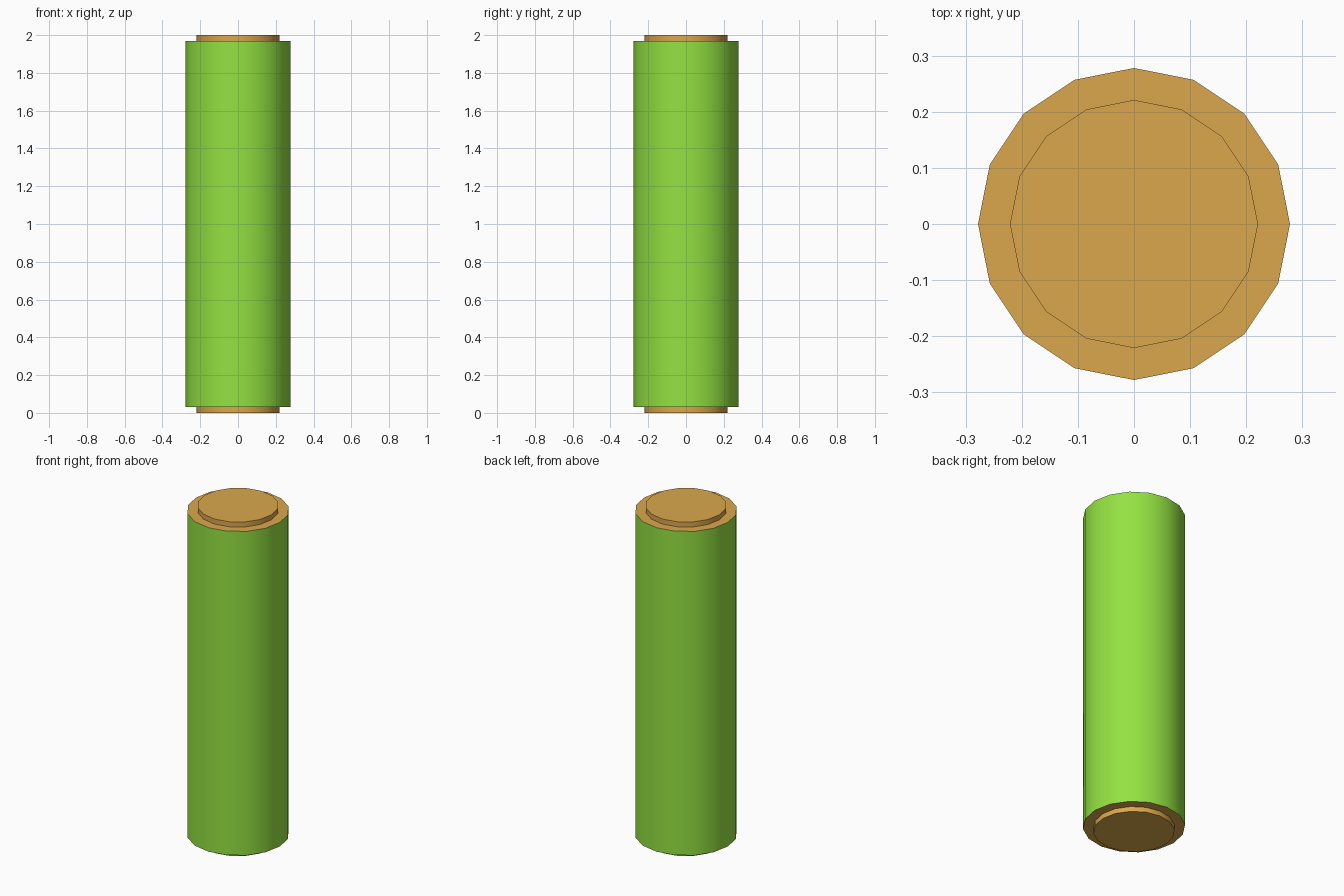
import bpy, bmesh, math

if "Cube" in bpy.data.objects:
    bpy.data.objects.remove(bpy.data.objects["Cube"])

SIDES = 16


def material(name, color):
    m = bpy.data.materials.new(name)
    m.diffuse_color = (*color, 1.0)
    m.use_nodes = True
    m.node_tree.nodes["Principled BSDF"].inputs["Base Color"].default_value = m.diffuse_color
    return m


green = material("bark green", (0.296, 0.761, 0.054))
tan = material("cut wood tan", (0.70, 0.39, 0.072))

# Lathe profile (radius, height): core stub, shoulder, outer skin, shoulder, core stub
profile = [(0.221, 0.0), (0.221, 0.03), (0.278, 0.03),
           (0.278, 1.97), (0.221, 1.97), (0.221, 2.0)]

bm = bmesh.new()
rings = []
for r, z in profile:
    rings.append([bm.verts.new((r * math.cos(2 * math.pi * i / SIDES),
                                r * math.sin(2 * math.pi * i / SIDES), z))
                  for i in range(SIDES)])
for low, high in zip(rings, rings[1:]):
    for i in range(SIDES):
        j = (i + 1) % SIDES
        bm.faces.new((low[i], low[j], high[j], high[i]))

# End caps
bm.faces.new(rings[0][::-1])
bm.faces.new(rings[-1])
bmesh.ops.recalc_face_normals(bm, faces=bm.faces)

# Only the tall outer skin is green
for f in bm.faces:
    zs = [v.co.z for v in f.verts]
    f.material_index = 0 if max(zs) - min(zs) > 1 else 1

mesh = bpy.data.meshes.new("stalk_segment")
bm.to_mesh(mesh)
bm.free()
mesh.materials.append(green)
mesh.materials.append(tan)
stalk = bpy.data.objects.new("stalk_segment", mesh)
bpy.context.collection.objects.link(stalk)

# Smooth round sides, crisp rims
bpy.context.view_layer.objects.active = stalk
stalk.select_set(True)
bpy.ops.object.shade_smooth_by_angle(angle=math.radians(30))
